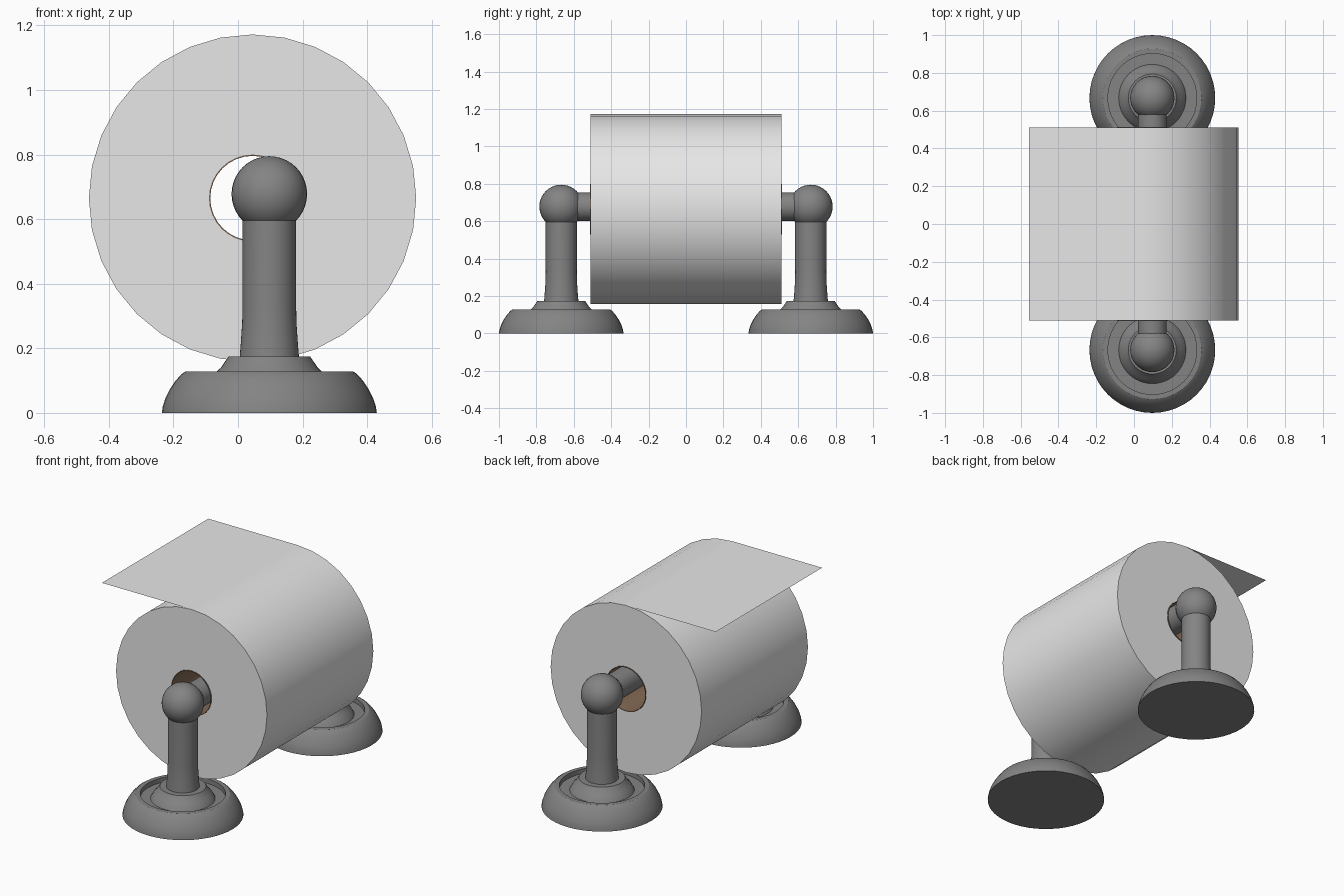
import bpy, bmesh, math
from mathutils import Matrix, Vector

if "Cube" in bpy.data.objects:
    bpy.data.objects.remove(bpy.data.objects["Cube"])


def material(name, color):
    m = bpy.data.materials.new(name)
    m.diffuse_color = (*color, 1)
    m.use_nodes = True
    m.node_tree.nodes["Principled BSDF"].inputs["Base Color"].default_value = m.diffuse_color
    return m


PAPER = material("paper white", (0.8, 0.8, 0.8))
METAL = material("dark metal", (0.23, 0.23, 0.23))
CARD = material("cardboard brown", (0.23, 0.145, 0.09))


def finish(name, bm, mat, matrix=Matrix()):
    bmesh.ops.recalc_face_normals(bm, faces=bm.faces)
    bm.transform(matrix)
    mesh = bpy.data.meshes.new(name)
    bm.to_mesh(mesh)
    bm.free()
    obj = bpy.data.objects.new(name, mesh)
    bpy.context.collection.objects.link(obj)
    mesh.materials.append(mat)
    bpy.ops.object.select_all(action='DESELECT')
    obj.select_set(True)
    bpy.context.view_layer.objects.active = obj
    bpy.ops.object.shade_smooth_by_angle(angle=math.radians(32))
    return obj


def lathe(name, profile, mat, matrix, steps=48, closed=False):
    """Spin (radius, height) points around z."""
    bm = bmesh.new()
    verts = [bm.verts.new((r, 0, z)) for r, z in profile]
    pairs = list(zip(verts, verts[1:]))
    if closed:
        pairs.append((verts[-1], verts[0]))
    edges = [bm.edges.new(p) for p in pairs]
    bmesh.ops.spin(bm, geom=verts + edges, cent=(0, 0, 0), axis=(0, 0, 1),
                   angle=math.tau, steps=steps, use_duplicate=False)
    bmesh.ops.remove_doubles(bm, verts=bm.verts, dist=1e-5)
    return finish(name, bm, mat, matrix)


ROLL = Vector((0.045, 0, 0.665))
STAND_X, STAND_Y, BAR_Z = 0.097, 0.667, 0.678
ALONG_Y = Matrix.Rotation(math.pi / 2, 4, 'X')

# Paper roll, a hollow cylinder lying along y
R, H, W = 0.507, 0.135, 0.51
lathe("paper_roll", [(H, -W), (R, -W), (R, W), (H, W)], PAPER,
      Matrix.Translation(ROLL) @ ALONG_Y, 32, True)

# Cardboard tube lining the hole
lathe("cardboard_tube", [(0.131, -0.514), (0.135, -0.514), (0.135, 0.514), (0.131, 0.514)],
      CARD, Matrix.Translation(ROLL) @ ALONG_Y, 32, True)

# Loose sheet leaving the top of the roll
bm = bmesh.new()
top = ROLL.z + R
bm.faces.new([bm.verts.new(p) for p in
              ((-0.557, -W, top), (ROLL.x, -W, top), (ROLL.x, W, top), (-0.557, W, top))])
finish("loose_sheet", bm, PAPER)

# Bar through the roll
lathe("bar", [(0, -STAND_Y), (0.076, -STAND_Y), (0.076, STAND_Y), (0, STAND_Y)], METAL,
      Matrix.Translation((STAND_X, 0, BAR_Z)) @ ALONG_Y)

BASE = [(0, 0), (0.333, 0), (0.33, 0.02), (0.322, 0.045), (0.308, 0.073), (0.29, 0.1),
        (0.272, 0.12), (0.26, 0.128), (0.235, 0.128), (0.235, 0.1), (0.178, 0.1),
        (0.163, 0.128), (0.15, 0.14), (0.127, 0.174), (0, 0.174)]
POST = [(0.092, 0.17), (0.088, 0.22), (0.084, 0.28), (0.083, 0.34), (0.083, 0.62)]

# Two stands, each with a grooved base, a flared post and a ball
for side, sign in (("front", -1), ("back", 1)):
    place = Matrix.Translation((STAND_X, sign * STAND_Y, 0))
    lathe(side + "_base", BASE, METAL, place)
    lathe(side + "_post", POST, METAL, place)
    bm = bmesh.new()
    bmesh.ops.create_uvsphere(bm, u_segments=32, v_segments=20, radius=0.117)
    finish(side + "_ball", bm, METAL, place @ Matrix.Translation((0, 0, BAR_Z)))
